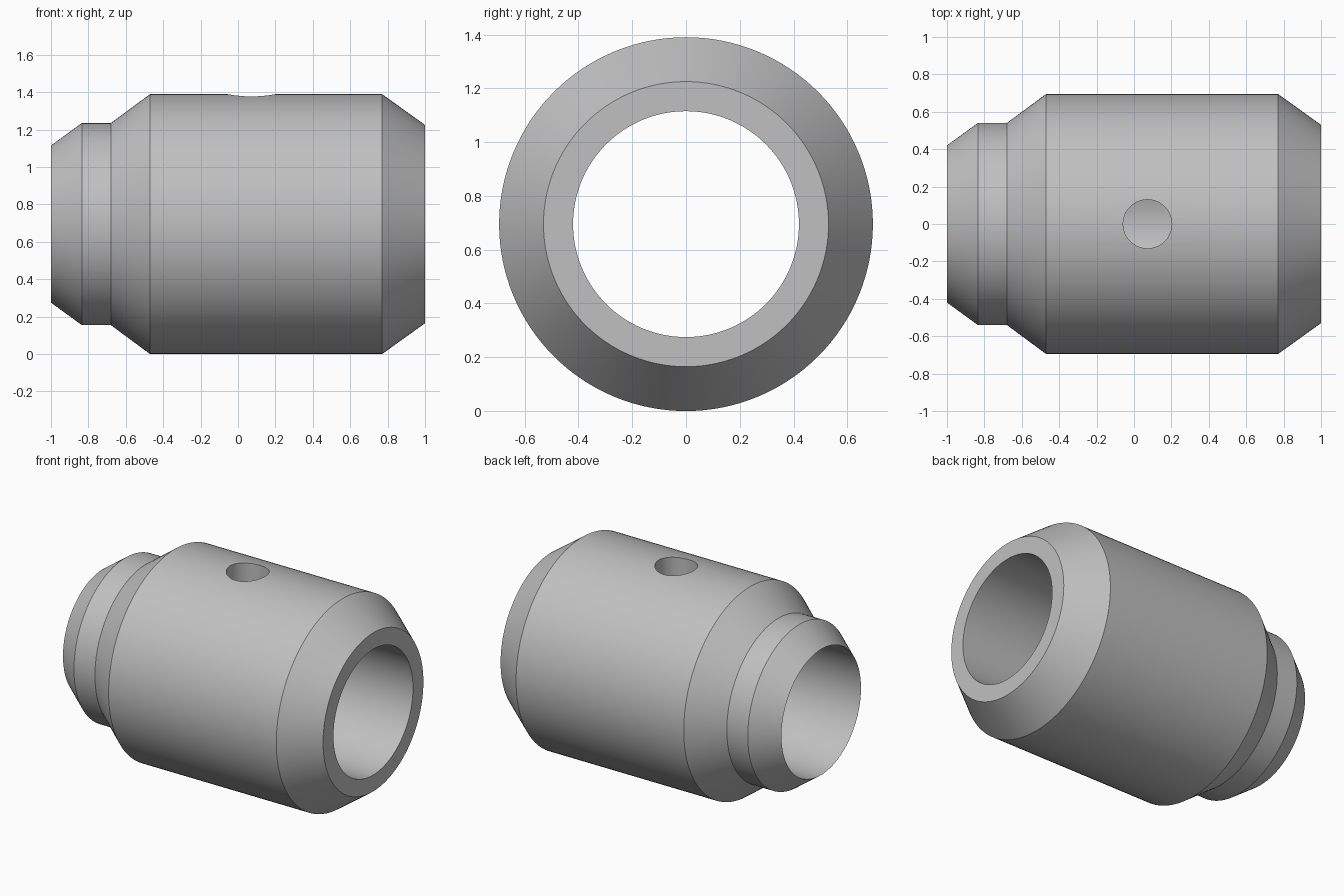
import bpy, bmesh, math
from mathutils import Matrix, Vector

if "Cube" in bpy.data.objects:
    bpy.data.objects.remove(bpy.data.objects["Cube"])

RADIUS = 0.695          # widest radius, also the height of the axis
BORE = 0.42
SEGMENTS = 128

# Plain grey metal
grey = bpy.data.materials.new("grey metal")
grey.use_nodes = True
colour = (0.53, 0.53, 0.53, 1)
grey.diffuse_color = colour
grey.node_tree.nodes["Principled BSDF"].inputs["Base Color"].default_value = colour


def make_object(name, bm):
    bmesh.ops.recalc_face_normals(bm, faces=bm.faces)
    mesh = bpy.data.meshes.new(name)
    bm.to_mesh(mesh)
    bm.free()
    mesh.materials.append(grey)
    obj = bpy.data.objects.new(name, mesh)
    bpy.context.collection.objects.link(obj)
    return obj


# Sleeve: closed wall section (x, radius) turned about the x axis
section = [(-1, BORE), (-0.835, 0.54), (-0.68, 0.54), (-0.47, RADIUS),
           (0.77, RADIUS), (1, 0.53), (1, BORE)]
bm = bmesh.new()
verts = [bm.verts.new((x, 0, RADIUS + r)) for x, r in section]
edges = [bm.edges.new((a, b)) for a, b in zip(verts, verts[1:] + verts[:1])]
bmesh.ops.spin(bm, geom=verts + edges, cent=(0, 0, RADIUS), axis=(1, 0, 0),
               angle=math.tau, steps=SEGMENTS, use_merge=True)
bmesh.ops.remove_doubles(bm, verts=bm.verts, dist=0.0001)
sleeve = make_object("sleeve", bm)

# Round hole through the top wall into the bore
bm = bmesh.new()
bmesh.ops.create_cone(bm, cap_ends=True, segments=64, radius1=0.13, radius2=0.13,
                      depth=0.8, matrix=Matrix.Translation(Vector((0.072, 0, 1.2))))
cutter = make_object("hole_cutter", bm)
cutter.hide_render = True

cut = sleeve.modifiers.new("top hole", 'BOOLEAN')
cut.operation = 'DIFFERENCE'
cut.solver = 'EXACT'
cut.object = cutter

bpy.ops.object.select_all(action='DESELECT')
bpy.context.view_layer.objects.active = sleeve
sleeve.select_set(True)
bpy.ops.object.modifier_apply(modifier=cut.name)
bpy.data.objects.remove(cutter)

# Smooth round walls, crisp chamfer edges
bpy.ops.object.shade_smooth_by_angle(angle=math.radians(20))
weighted = sleeve.modifiers.new("even shading", 'WEIGHTED_NORMAL')
weighted.keep_sharp = True
